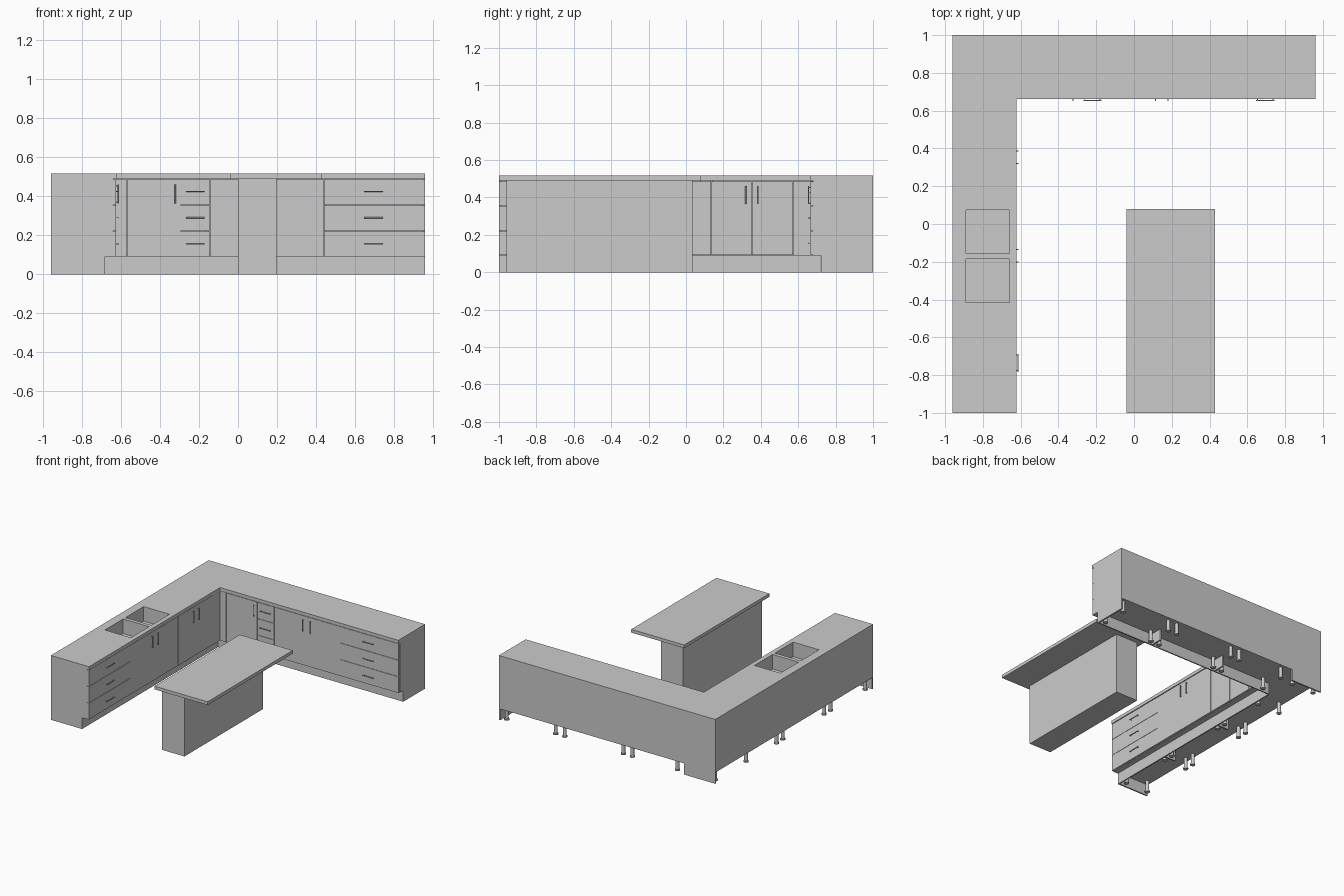
import bpy, bmesh
from mathutils import Vector

if "Cube" in bpy.data.objects:
    bpy.data.objects.remove(bpy.data.objects["Cube"])

KICK, BASE, TOP = 0.09, 0.49, 0.516      # toe kick, worktop underside, worktop surface


# Run-local coordinates: u along the run, d out from the wall, z up
def back_run(u, d, z):
    return Vector((u, 1 - d, z))


def left_run(u, d, z):
    return Vector((-0.96 + d, u, z))


def world(x, y, z):
    return Vector((x, y, z))


def finish(bm, name):
    bmesh.ops.recalc_face_normals(bm, faces=bm.faces)
    me = bpy.data.meshes.new(name)
    bm.to_mesh(me)
    bm.free()
    ob = bpy.data.objects.new(name, me)
    bpy.context.collection.objects.link(ob)
    return ob


def add_prism(bm, lower, upper):
    a = [bm.verts.new(p) for p in lower]
    b = [bm.verts.new(p) for p in upper]
    bm.faces.new(a)
    bm.faces.new(b)
    n = len(a)
    for i in range(n):
        j = (i + 1) % n
        bm.faces.new((a[i], a[j], b[j], b[i]))


def add_box(bm, run, u, d, z):
    ring = [(u[0], d[0]), (u[1], d[0]), (u[1], d[1]), (u[0], d[1])]
    add_prism(bm, [run(p, q, z[0]) for p, q in ring], [run(p, q, z[1]) for p, q in ring])


def box(name, run, u, d, z):
    bm = bmesh.new()
    add_box(bm, run, u, d, z)
    return finish(bm, name)


def add_rod(bm, p, q, r, sides=12):
    axis = q - p
    rot = axis.to_track_quat('Z', 'Y').to_matrix().to_4x4()
    rot.translation = (p + q) / 2
    bmesh.ops.create_cone(bm, cap_ends=True, segments=sides, radius1=r, radius2=r,
                          depth=axis.length, matrix=rot)


# Bar handle with two posts
def handle(name, run, u, z, vertical):
    h = 0.048
    du, dz = (0, h) if vertical else (h, 0)
    bm = bmesh.new()
    add_rod(bm, run(u - du, 0.346, z - dz), run(u + du, 0.346, z + dz), 0.003)
    for s in (-0.85, 0.85):
        add_rod(bm, run(u + s * du, 0.33, z + s * dz), run(u + s * du, 0.346, z + s * dz), 0.0025)
    finish(bm, name)


def front(name, run, u0, u1, z0=KICK, z1=0.487):
    g = 0.0012
    box(name, run, (u0 + g, u1 - g), (0.32, 0.335), (z0 + g, z1 - g))


def drawers(name, run, u0, u1, uh):
    levels = (KICK, 0.222, 0.355, 0.487)
    for i in range(3):
        front(f"{name}_drawer_{i}", run, u0, u1, levels[i], levels[i + 1])
        handle(f"{name}_drawer_handle_{i}", run, uh, 0.155 + 0.135 * i, False)


def double_doors(name, run, u0, u1):
    mid = (u0 + u1) / 2
    for tag, a, b, s in (("a", u0, mid, -1), ("b", mid, u1, 1)):
        front(f"{name}_door_{tag}", run, a, b)
        handle(f"{name}_door_handle_{tag}", run, mid + s * 0.033, 0.412, True)


# Full-height side panel notched for the toe kick
def end_panel(name, run, u0, u1):
    prof = [(0, 0), (0.277, 0), (0.277, KICK), (0.32, KICK), (0.32, BASE), (0, BASE)]
    bm = bmesh.new()
    add_prism(bm, [run(u0, d, z) for d, z in prof], [run(u1, d, z) for d, z in prof])
    finish(bm, name)


# Carcass: floor, back, dividers, kick board, short kick returns and legs
def carcass(name, run, u0, u1, kick, splits, leg_us):
    box(name + "_floor", run, (u0, u1), (0, 0.32), (KICK, KICK + 0.012))
    box(name + "_back", run, (u0, u1), (0, 0.01), (KICK, BASE))
    box(name + "_kick_board", run, kick, (0.267, 0.277), (0, KICK))
    for i, s in enumerate(splits):
        box(f"{name}_divider_{i}", run, (s - 0.008, s + 0.008), (0.01, 0.32), (KICK + 0.012, BASE))
        box(f"{name}_kick_return_{i}", run, (s - 0.006, s + 0.006), (0.17, 0.267), (0, KICK))
    bm = bmesh.new()
    for u in leg_us:
        for d in (0.035, 0.235):
            add_rod(bm, run(u, d, 0.008), run(u, d, KICK), 0.014, 16)
            add_rod(bm, run(u, d, 0), run(u, d, 0.01), 0.019, 16)
    legs = finish(bm, name + "_legs")
    bpy.context.view_layer.objects.active = legs
    legs.select_set(True)
    bpy.ops.object.shade_smooth_by_angle()
    legs.select_set(False)


# Left run
carcass("left", left_run, -1, 1, (-0.988, 0.72), (-0.47, 0.135),
        (-0.95, -0.51, -0.43, 0.095, 0.175, 0.56, 0.95))
end_panel("left_end_panel_front", left_run, -1, -0.988)
end_panel("left_end_panel_back", left_run, 0.988, 1)
drawers("left", left_run, -1, -0.47, -0.735)
double_doors("sink", left_run, -0.47, 0.135)
double_doors("left_corner", left_run, 0.135, 0.57)
box("left_corner_filler", left_run, (0.571, 0.68), (0.32, 0.335), (KICK, 0.487))

# Back run
carcass("back", back_run, -0.64, 0.96, (-0.685, 0.948), (-0.16, 0.44),
        (-0.6, -0.2, -0.12, 0.4, 0.48, 0.915))
end_panel("right_end_panel", back_run, 0.948, 0.96)
box("back_corner_filler", back_run, (-0.64, -0.571), (0.32, 0.335), (KICK, 0.487))
front("single_door", back_run, -0.57, -0.295)
handle("single_door_handle", back_run, -0.322, 0.412, True)
drawers("narrow", back_run, -0.295, -0.145, -0.22)
double_doors("back", back_run, -0.145, 0.44)
drawers("right", back_run, 0.44, 0.96, 0.695)

# L-shaped worktop
outline = [(-0.96, -1), (-0.622, -1), (-0.622, 0.662), (0.96, 0.662), (0.96, 1), (-0.96, 1)]
bm = bmesh.new()
add_prism(bm, [(x, y, BASE) for x, y in outline], [(x, y, TOP) for x, y in outline])
worktop = finish(bm, "worktop")

# Sink openings and basins
for i, (y0, y1) in enumerate(((-0.415, -0.185), (-0.155, 0.075))):
    x0, x1 = -0.89, -0.66
    cutter = box(f"sink_cutter_{i}", world, (x0, x1), (y0, y1), (0.45, 0.55))
    cutter.hide_render = True
    cutter.hide_viewport = True
    cut = worktop.modifiers.new("sink_opening", 'BOOLEAN')
    cut.operation = 'DIFFERENCE'
    cut.solver = 'EXACT'
    cut.object = cutter
    t, zb = 0.006, 0.40
    bm = bmesh.new()
    add_box(bm, world, (x0 - t, x1 + t), (y0 - t, y1 + t), (zb - t, zb))
    for xa, xb in ((x0 - t, x0), (x1, x1 + t)):
        add_box(bm, world, (xa, xb), (y0 - t, y1 + t), (zb, BASE))
    for ya, yb in ((y0 - t, y0), (y1, y1 + t)):
        add_box(bm, world, (x0, x1), (ya, yb), (zb, BASE))
    finish(bm, f"sink_basin_{i}")

# Island with overhanging top
box("island_body", world, (0, 0.197), (-0.96, 0.035), (0, BASE))
box("island_top", world, (-0.04, 0.43), (-1, 0.08), (BASE, TOP))
